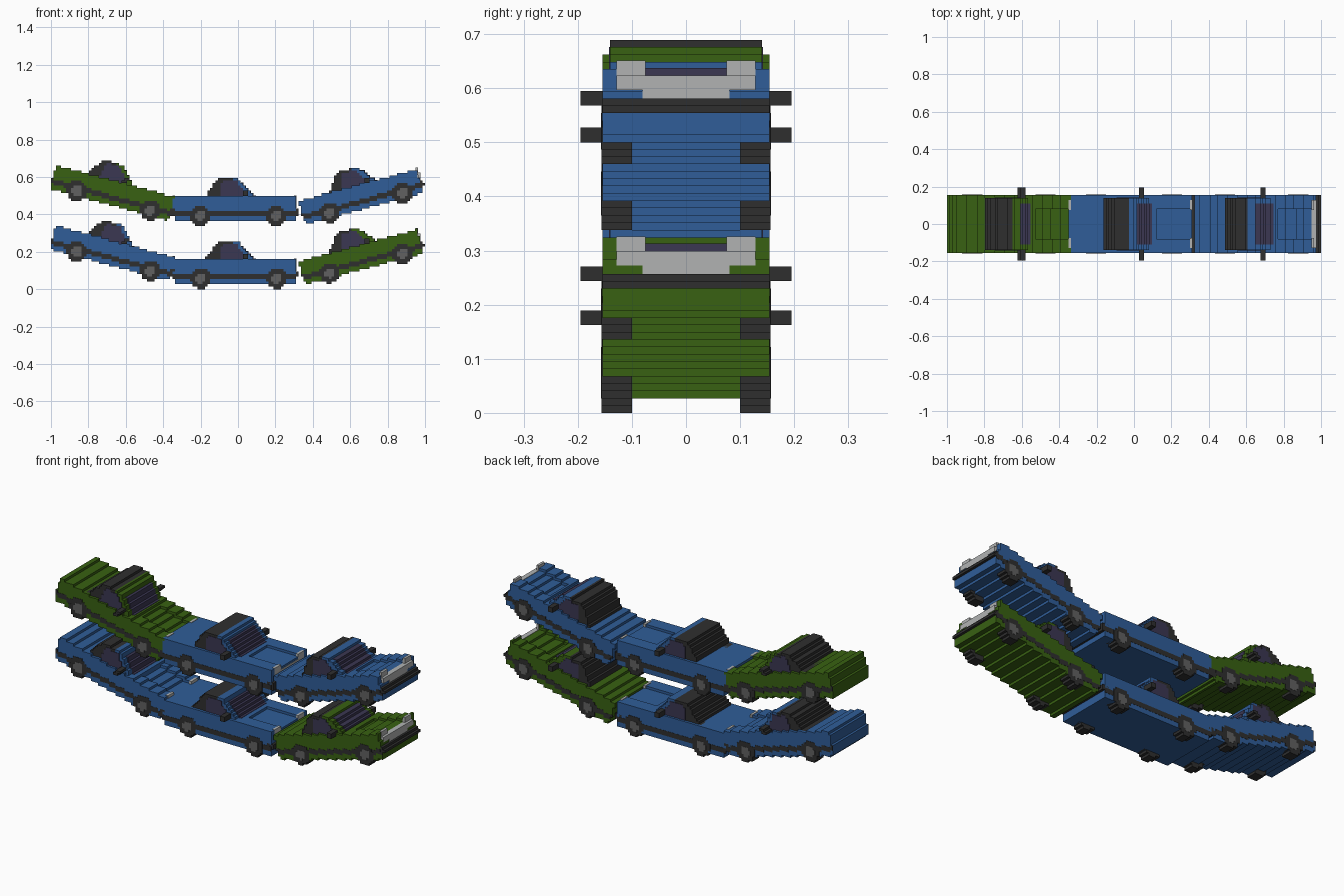
import bpy, bmesh, math

if "Cube" in bpy.data.objects:
    bpy.data.objects.remove(bpy.data.objects["Cube"], do_unlink=True)

V = 2 / 148            # size of one block step
AXLE = 0.057           # height of the wheel centres in a level car


def material(name, rgb):
    m = bpy.data.materials.new(name)
    m.use_nodes = True
    m.diffuse_color = (*rgb, 1)
    bsdf = next(n for n in m.node_tree.nodes if n.type == 'BSDF_PRINCIPLED')
    bsdf.inputs["Base Color"].default_value = (*rgb, 1)
    bsdf.inputs["Roughness"].default_value = 0.8
    return m


BLUE = material("blue paint", (0.029, 0.110, 0.315))
GREEN = material("green paint", (0.040, 0.120, 0.006))
BLACK = material("black trim", (0.028, 0.028, 0.028))
GLASS = material("dark glass", (0.043, 0.038, 0.085))
SILVER = material("silver grille", (0.44, 0.45, 0.45))
HUB = material("hub grey", (0.12, 0.12, 0.12))


def box(u0, u1, w0, w1):
    return [(u0, w0), (u1, w0), (u1, w1), (u0, w1)]


def disc(u, w, r):
    return [(u + r * math.cos(a * math.pi / 12), w + r * math.sin(a * math.pi / 12))
            for a in range(24)]


def column_spans(poly):
    """Snap a convex side profile to columns of whole blocks: (x0, x1, z0, z1)."""
    xs = [p[0] for p in poly]
    first, last = round(min(xs) / V), round(max(xs) / V)
    last = max(last, first + 1)
    spans = []
    for i in range(first, last):
        x = min(max((i + 0.5) * V, min(xs) + 1e-5), max(xs) - 1e-5)
        hits = []
        for (ax, az), (bx, bz) in zip(poly, poly[1:] + poly[:1]):
            if (ax - x) * (bx - x) < 0:
                hits.append(az + (bz - az) * (x - ax) / (bx - ax))
        if len(hits) < 2:
            continue
        lo, hi = round(min(hits) / V), round(max(hits) / V)
        hi = max(hi, lo + 1)
        spans.append((i * V, (i + 1) * V, lo * V, hi * V))
    return spans


def stepped_part(name, poly, y_ranges, mat, grow=0.0):
    """Extrude the stepped outline of a profile across each y range."""
    runs = []
    for s in column_spans(poly):
        prev = runs[-1][-1] if runs else None
        if prev and min(prev[3], s[3]) - max(prev[2], s[2]) > V * 0.5:
            if prev[2:] == s[2:]:                       # same height: widen the step
                runs[-1][-1] = (prev[0], s[1], s[2], s[3])
            else:
                runs[-1].append(s)
        else:
            runs.append([s])
    bm = bmesh.new()
    for run in runs:
        under = [p for x0, x1, z0, z1 in run for p in ((x0, z0), (x1, z0))]
        over = [p for x0, x1, z0, z1 in reversed(run) for p in ((x1, z1), (x0, z1))]
        outline = []
        for p in under + over:
            if not outline or p != outline[-1]:
                outline.append(p)
        for y0, y1 in y_ranges:
            face = bm.faces.new([bm.verts.new((x + grow, y0, z + grow)) for x, z in outline])
            ext = bmesh.ops.extrude_face_region(bm, geom=[face])
            for v in ext["geom"]:
                if isinstance(v, bmesh.types.BMVert):
                    v.co.y = y1
    bmesh.ops.recalc_face_normals(bm, faces=bm.faces)
    mesh = bpy.data.meshes.new(name)
    bm.to_mesh(mesh)
    bm.free()
    mesh.materials.append(mat)
    obj = bpy.data.objects.new(name, mesh)
    bpy.context.collection.objects.link(obj)
    return obj


def both(y0, y1):
    return [(y0, y1), (-y1, -y0)]


def full(y):
    return [(-y, y)]


def car(label, cx, cz, degrees, paint):
    c, s = math.cos(math.radians(degrees)), math.sin(math.radians(degrees))

    def part(name, poly, y_ranges, mat, grow=0.0):
        placed = [(cx + u * c - (w - AXLE) * s, cz + u * s + (w - AXLE) * c) for u, w in poly]
        stepped_part(label + "_" + name, placed, y_ranges, mat, grow)

    # body with a sunken bonnet panel between two wings
    part("body", [(-0.335, 0.03), (0.3075, 0.03), (0.3075, 0.147), (-0.3475, 0.147),
                  (-0.3475, 0.08)], full(0.1545), paint)
    part("rear_deck", box(-0.3475, 0.12, 0.12, 0.161), full(0.1545), paint)
    part("wings", box(0.12, 0.3075, 0.12, 0.161), both(0.08, 0.1545), paint)

    # side strips and front bumper
    part("side_strips", box(-0.3475, 0.3075, 0.058, 0.084), both(0.15, 0.1555), BLACK)
    part("front_bumper", box(0.28, 0.324, 0.062, 0.091), full(0.1545), BLACK)

    # cabin: soft top, painted screen frame, glass
    part("soft_top", [(-0.185, 0.15), (-0.03, 0.15), (-0.03, 0.255), (-0.11, 0.255)],
         full(0.14), BLACK)
    part("screen_frame", [(-0.035, 0.15), (0.09, 0.15), (0.0, 0.255), (-0.035, 0.255)],
         full(0.14), paint)
    part("windscreen", [(0.008, 0.15), (0.09, 0.15), (0.008, 0.246)],
         full(0.11), GLASS, 0.002)
    part("side_windows", [(-0.105, 0.155), (0.045, 0.155), (-0.01, 0.242), (-0.088, 0.242)],
         both(0.13, 0.1425), GLASS)
    part("mirrors", box(0.02, 0.046, 0.16, 0.188), both(0.135, 0.195), BLACK)

    # silver front: raised lamps joined by a low grille
    part("headlamps", box(0.297, 0.312, 0.118, 0.163), both(0.075, 0.128), SILVER, 0.002)
    part("grille", box(0.297, 0.312, 0.09, 0.14), full(0.08), SILVER, 0.002)

    # wheels and hubs
    for end, u in (("rear", -0.2025), ("front", 0.2025)):
        part(end + "_wheels", disc(u, AXLE, 0.055), both(0.1, 0.1565), BLACK)
        part(end + "_hubs", disc(u, AXLE, 0.027), both(0.15, 0.1575), HUB)


# two stacked rows of three cars, the outer ones tilted up
car("lower_left", -0.665, 0.1505, -15, BLUE)
car("lower_middle", 0.0025, 0.057, 0, BLUE)
car("lower_right", 0.685, 0.1385, 15, GREEN)
car("upper_left", -0.665, 0.4735, -15, GREEN)
car("upper_middle", 0.0025, 0.393, 0, BLUE)
car("upper_right", 0.685, 0.4615, 15, BLUE)
